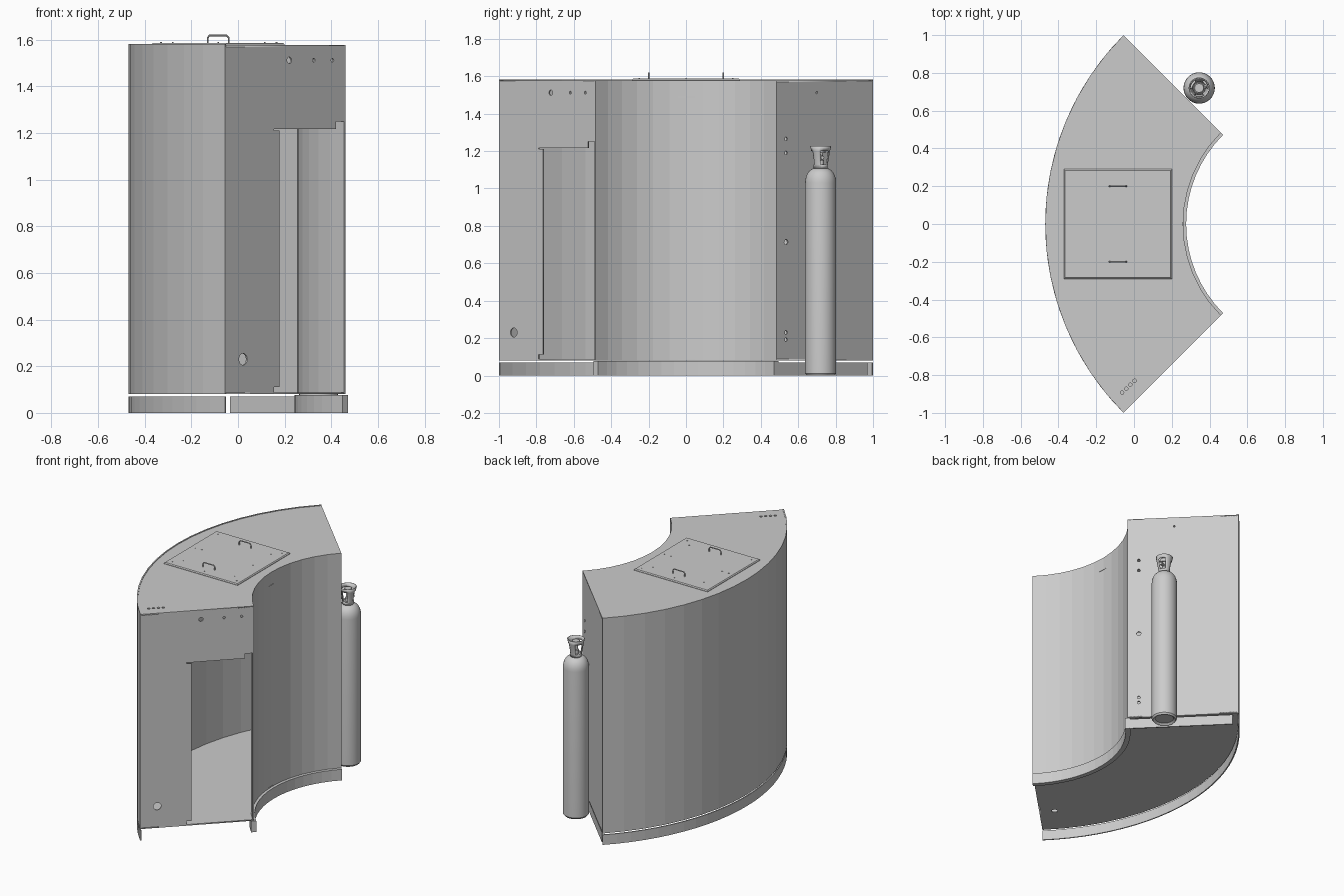
import bpy, bmesh
from math import sin, cos, pi, radians
from mathutils import Matrix, Vector

if "Cube" in bpy.data.objects:
    bpy.data.objects.remove(bpy.data.objects["Cube"])

CX = 0.943                 # centre of all arcs
R_OUT, R_IN = 1.413, 0.683
A0, A1 = radians(135), radians(225)


def link(name, bm, smooth=False):
    bmesh.ops.recalc_face_normals(bm, faces=bm.faces)
    me = bpy.data.meshes.new(name)
    bm.to_mesh(me)
    bm.free()
    ob = bpy.data.objects.new(name, me)
    bpy.context.collection.objects.link(ob)
    if smooth:
        bpy.ops.object.select_all(action='DESELECT')
        bpy.context.view_layer.objects.active = ob
        ob.select_set(True)
        bpy.ops.object.shade_smooth_by_angle(angle=radians(35))
    return ob


def arc(r, n, a0=A0, a1=A1):
    return [(CX + r * cos(a0 + (a1 - a0) * i / n), r * sin(a0 + (a1 - a0) * i / n)) for i in range(n + 1)]


def arc_wall(name, r0, r1, z0, z1, n):
    bm = bmesh.new()
    rows = []
    for p, q in zip(arc(r0, n), arc(r1, n)):
        rows.append([bm.verts.new((*c, z)) for c, z in ((p, z0), (q, z0), (q, z1), (p, z1))])
    for a, b in zip(rows, rows[1:]):
        for k in range(4):
            bm.faces.new((a[k], a[(k + 1) % 4], b[(k + 1) % 4], b[k]))
    bm.faces.new(rows[0])
    bm.faces.new(rows[-1])
    return link(name, bm)


def circle(x, y, r, n=16):
    return [(x + r * cos(2 * pi * i / n), y + r * sin(2 * pi * i / n)) for i in range(n)]


def panel(name, loops, thick, matrix):
    """Flat sheet: first loop is the outline, the rest are holes."""
    cu = bpy.data.curves.new(name, 'CURVE')
    cu.dimensions, cu.fill_mode, cu.extrude = '2D', 'BOTH', thick / 2
    for lp in loops:
        sp = cu.splines.new('POLY')
        sp.points.add(len(lp) - 1)
        for pt, c in zip(sp.points, lp):
            pt.co = (c[0], c[1], 0, 1)
        sp.use_cyclic_u = True
    tmp = bpy.data.objects.new(name + "_tmp", cu)
    me = bpy.data.meshes.new_from_object(tmp)
    bpy.data.objects.remove(tmp)
    bm = bmesh.new()
    bm.from_mesh(me)
    bmesh.ops.remove_doubles(bm, verts=bm.verts, dist=1e-5)
    bm.transform(matrix)
    return link(name, bm)


def box(name, loc, size, bevel=0):
    bm = bmesh.new()
    bmesh.ops.create_cube(bm, size=1, matrix=Matrix.Translation(loc) @ Matrix.Diagonal((*size, 1)))
    if bevel:
        top = [e for e in bm.edges if all(v.co.z > loc[2] for v in e.verts)]
        bmesh.ops.bevel(bm, geom=top, offset=bevel, segments=1, affect='EDGES')
    return link(name, bm)


def lathe(name, prof, x, y, n=32, skip=None):
    bm = bmesh.new()
    rings = [[bm.verts.new((x + r * cos(2 * pi * i / n), y + r * sin(2 * pi * i / n), z)) for i in range(n)]
             for r, z in prof]
    for j, (a, b) in enumerate(zip(rings, rings[1:])):
        for i in range(n):
            if not (skip and skip(j, i)):
                k = (i + 1) % n
                bm.faces.new((a[i], a[k], b[k], b[i]))
    bmesh.ops.remove_doubles(bm, verts=bm.verts, dist=1e-5)
    return link(name, bm, True)


def tube(name, pts, r):
    """Round bar along a path."""
    cu = bpy.data.curves.new(name, 'CURVE')
    cu.dimensions, cu.bevel_depth, cu.bevel_resolution, cu.use_fill_caps = '3D', r, 2, True
    sp = cu.splines.new('POLY')
    sp.points.add(len(pts) - 1)
    for pt, c in zip(sp.points, pts):
        pt.co = (*c, 1)
    tmp = bpy.data.objects.new(name + "_tmp", cu)
    bm = bmesh.new()
    bm.from_mesh(bpy.data.meshes.new_from_object(tmp))
    bpy.data.objects.remove(tmp)
    return link(name, bm, True)


def end_matrix(side, offset):
    """Local x runs outward along the radial end, local y is up."""
    x = Vector((-1, side, 0)).normalized()
    n = x.cross(Vector((0, 0, 1)))
    m = Matrix((x, Vector((0, 0, 1)), n)).transposed().to_4x4()
    return Matrix.Translation(Vector((CX, 0, 0)) + n * offset) @ m


# curved walls
arc_wall("outer_wall", R_OUT - 0.008, R_OUT, 0.08, 1.582, 16)
arc_wall("inner_wall", R_IN, R_IN + 0.008, 0.08, 1.578, 12)

# floor and roof sheets
sector = arc(R_OUT - 0.007, 32) + arc(R_IN + 0.002, 16)[::-1]
panel("floor", [sector, circle(0.04, -0.76, 0.02)], 0.008, Matrix.Translation((0, 0, 0.084)))
vents = [circle(-0.063 + 0.022 * i, -0.893 + 0.021 * i, 0.009) for i in range(4)]
panel("roof", [sector] + vents, 0.008, Matrix.Translation((0, 0, 1.574)))

# end wall with the doorway, open to the inner corner
s = lambda x: (CX - x) * 2 ** 0.5
door = [(R_OUT - 0.007, 0.08), (R_OUT - 0.007, 1.575), (R_IN, 1.575), (R_IN, 1.25), (s(0.42), 1.25),
        (s(0.42), 1.217), (s(0.155), 1.217), (s(0.155), 1.21), (s(0.178), 1.21),
        (s(0.178), 0.112), (s(0.155), 0.112), (s(0.155), 0.08)]
holes = [circle(s(0.22), 1.512, 0.014), circle(s(0.325), 1.512, 0.008),
         circle(s(0.405), 1.512, 0.008), circle(s(0.022), 0.23, 0.025)]
panel("doorway_wall", [door] + holes, 0.008, end_matrix(-1, 0.004))

# closed end wall with service holes
solid = [(R_IN, 0.08), (R_OUT - 0.007, 0.08), (R_OUT - 0.007, 1.575), (R_IN, 1.575)]
q = 2 ** 0.5
holes = [circle(0.535 * q, z, r) for z, r in ((1.265, .01), (1.19, .01), (0.713, .014), (0.23, .01), (0.192, .01))]
panel("closed_end_wall", [solid] + holes + [circle(0.7 * q, 1.512, 0.006)], 0.008, end_matrix(1, -0.004))

# plinth, open under the doorway
arc_wall("outer_plinth", R_OUT - 0.008, R_OUT, 0, 0.07, 24)
arc_wall("inner_plinth", 0.667, 0.70, 0, 0.077, 16)
panel("end_plinth", [[(0.695, 0.0), (1.373, 0.0), (1.373, 0.07), (0.695, 0.07)]], 0.008, end_matrix(1, -0.006))

# flush ledges on the inner wall
for name, z in (("upper_ledge", 1.488), ("lower_ledge", 0.084)):
    box(name, (CX - R_IN - 0.001, 0, z), (0.008, 0.13, 0.005))

# roof hatch, handles and bolts
box("roof_hatch", (-0.085, 0, 1.581), (0.57, 0.58, 0.012), 0.006)
for i, y in enumerate((-0.2, 0.2)):
    tube(f"hatch_handle_{i}", [(-0.13, y, 1.58), (-0.13, y, 1.609), (-0.122, y, 1.618),
                               (-0.048, y, 1.618), (-0.04, y, 1.609), (-0.04, y, 1.58)], 0.004)
bm = bmesh.new()
spots = [(x, y) for x in (-0.33, -0.085, 0.165) for y in (-0.25, 0.25)]
spots += [(x, y) for x in (-0.28, 0.115) for y in (-0.2, 0, 0.2)] + [(-0.33, 0), (0.165, 0)]
for x, y in spots:
    bmesh.ops.create_cone(bm, cap_ends=True, segments=10, radius1=0.004, radius2=0.004, depth=0.003,
                          matrix=Matrix.Translation((x, y, 1.588)))
link("hatch_bolts", bm)

# gas cylinder
GX, GY = 0.345, 0.72
prof = [(0, 0.012), (0.06, 0.012), (0.074, 0), (0.083, 0.012), (0.083, 1.03)]
prof += [(0.03 + 0.053 * cos(a), 1.03 + 0.078 * sin(a)) for a in (radians(15 * i) for i in range(1, 7))]
prof += [(0.03, 1.125), (0, 1.125)]
lathe("gas_cylinder", prof, GX, GY)

# flared valve guard with three windows
guard = lathe("valve_guard", [(0.037, 1.108), (0.038, 1.128), (0.044, 1.165), (0.05, 1.2), (0.056, 1.226)],
              GX, GY, 24, lambda j, i: j in (1, 2) and i % 8 < 4)
mod = guard.modifiers.new("thickness", 'SOLIDIFY')
mod.thickness = 0.005

# valve body, hand wheel and outlet
lathe("valve_body", [(0, 1.12), (0.018, 1.12), (0.018, 1.15), (0.013, 1.155), (0.013, 1.195), (0, 1.195)], GX, GY, 16)
lathe("valve_wheel", [(0, 1.19), (0.025, 1.19), (0.027, 1.195), (0.027, 1.21), (0.024, 1.214), (0, 1.214)], GX, GY, 12)
tube("valve_outlet", [(GX, GY, 1.165), (GX + 0.04, GY + 0.01, 1.165)], 0.01)
